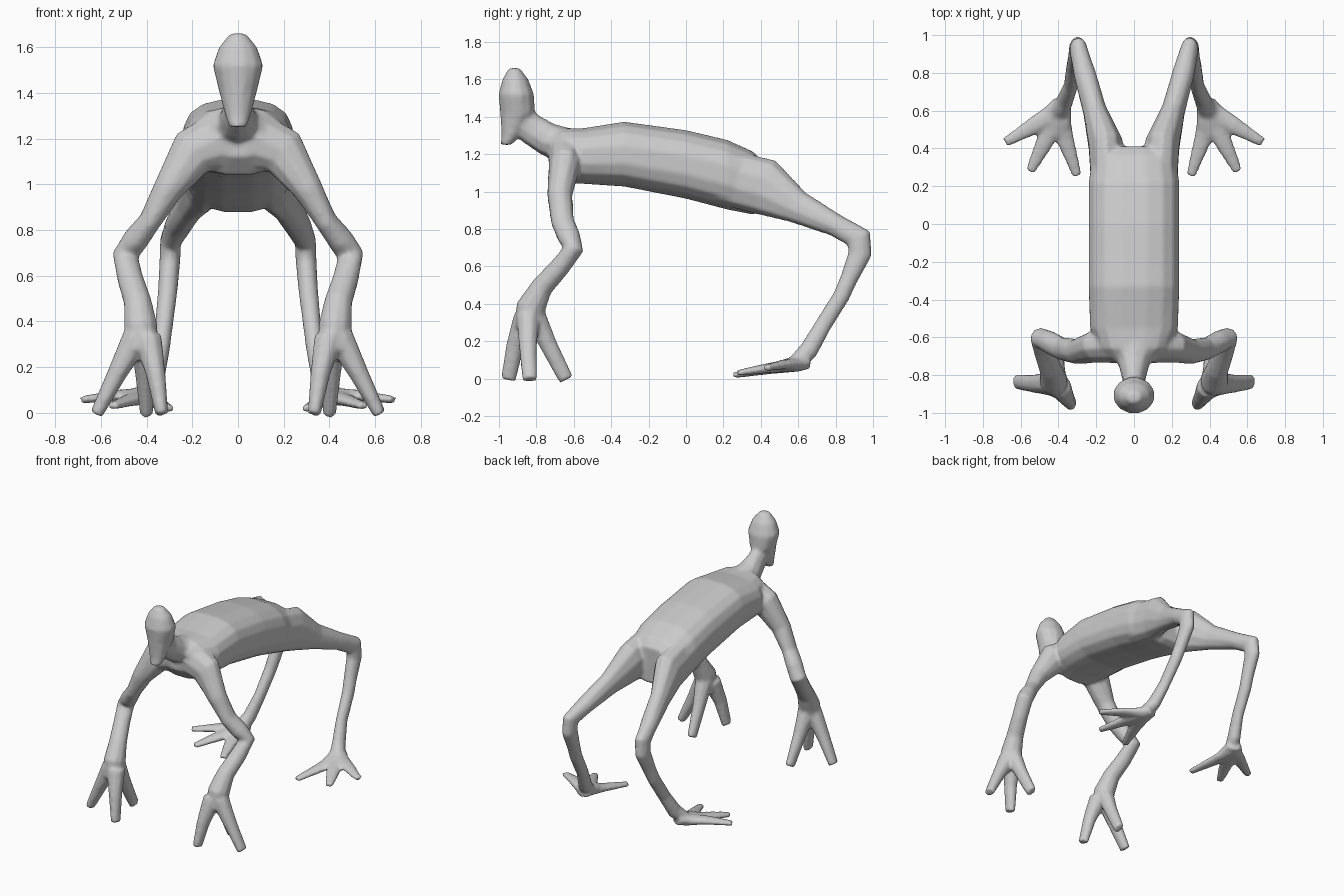
import bpy, bmesh, math
from mathutils import Vector

cube = bpy.data.objects.get("Cube")
if cube:
    bpy.data.objects.remove(cube, do_unlink=True)

X, Z = Vector((1, 0, 0)), Vector((0, 0, 1))
bm = bmesh.new()


def spow(v, e):
    return math.copysign(abs(v) ** e, v)


def loft(sections, hint=X, mirror=1, sides=10, power=2.0, axis=None):
    """Tube through (x, y, z, half size along hint, half size across)."""
    pts = [Vector((s[0] * mirror, s[1], s[2])) for s in sections]
    rings = []
    for i, s in enumerate(sections):
        before, after = pts[max(i - 1, 0)], pts[min(i + 1, len(pts) - 1)]
        if axis:
            t = axis
        elif before == pts[i] or after == pts[i]:
            t = (after - before).normalized()
        else:
            t = ((pts[i] - before).normalized() + (after - pts[i]).normalized()).normalized()
        u = (hint - t * hint.dot(t)).normalized()
        v = t.cross(u)
        ring = []
        for k in range(sides):
            a = math.tau * (k + 0.5) / sides
            ring.append(bm.verts.new(pts[i] + u * s[3] * spow(math.cos(a), 2 / power)
                                     + v * s[4] * spow(math.sin(a), 2 / power)))
        rings.append(ring)
    for r0, r1 in zip(rings, rings[1:]):
        for k in range(sides):
            n = (k + 1) % sides
            bm.faces.new((r0[k], r0[n], r1[n], r1[k]))
    bm.faces.new(rings[0][::-1])
    bm.faces.new(rings[-1])


# Torso: long flattened barrel, arched over the back
loft([(0, -.73, 1.21, .11, .09), (0, -.66, 1.19, .19, .15), (0, -.55, 1.19, .235, .15),
      (0, -.33, 1.2, .243, .175), (0, 0, 1.145, .243, .185), (0, .22, 1.09, .243, .188),
      (0, .36, 1.045, .22, .17), (0, .41, 1.03, .17, .13)],
     sides=16, power=2.6, axis=Vector((0, 1, 0)))

# Neck
loft([(0, -.91, 1.4, .06, .08), (0, -.82, 1.33, .062, .085), (0, -.74, 1.28, .085, .09),
      (0, -.6, 1.23, .16, .1)])

# Head: egg with a narrow chin
loft([(0, -.962, 1.25, .038, .03), (0, -.935, 1.3, .056, .052), (0, -.9, 1.42, .088, .095),
      (0, -.908, 1.52, .113, .097), (0, -.912, 1.6, .085, .07), (0, -.918, 1.66, .035, .03)],
     sides=12, axis=Z)

for side in (1, -1):
    # Arm: shoulder, bent elbow, wrist
    loft([(.06, -.64, 1.2, .13, .1), (.2, -.65, 1.14, .11, .085), (.305, -.675, .98, .068, .068),
          (.385, -.66, .84, .05, .063), (.45, -.625, .755, .058, .062), (.493, -.602, .69, .06, .055),
          (.472, -.68, .59, .058, .055), (.44, -.77, .49, .062, .06), (.425, -.83, .38, .075, .08),
          (.42, -.845, .27, .07, .075)], mirror=side)

    # Fingers: front, outer, back
    for base, mid, tip in (((.395, -.86, .33), (.36, -.915, .17), (.333, -.95, -.006)),
                           ((.445, -.845, .33), (.53, -.845, .17), (.62, -.835, -.006)),
                           ((.42, -.82, .36), (.41, -.74, .19), (.4, -.64, -.006))):
        loft([(*base, .065, .065), (*mid, .045, .05), (*tip, .03, .042)], mirror=side, sides=8)

    # Thigh, knee and shin
    loft([(.14, .2, 1.08, .09, .15), (.15, .42, 1.025, .095, .155), (.208, .6, .915, .064, .09),
          (.262, .8, .82, .06, .062), (.295, .925, .75, .048, .072), (.298, .93, .665, .047, .064),
          (.308, .87, .53, .044, .048), (.318, .83, .44, .042, .046), (.335, .73, .28, .038, .046),
          (.365, .655, .15, .045, .052), (.395, .59, .085, .055, .045)], mirror=side)

    # Flat palm of the foot and its toes: outer, middle, inner
    loft([(.375, .65, .09, .045, .05), (.42, .55, .075, .035, .095), (.44, .47, .06, .024, .085)],
         hint=Z, mirror=side)
    for mid, tip in (((.53, .52, .075), (.682, .432, .058)),
                     ((.475, .43, .055), (.55, .278, .03)),
                     ((.365, .45, .05), (.3, .255, .018))):
        loft([(.4, .6, .075, .04, .06), (*mid, .027, .05), (*tip, .017, .027)],
             hint=Z, mirror=side, sides=8)

bmesh.ops.recalc_face_normals(bm, faces=bm.faces)
mesh = bpy.data.meshes.new("creature_skin")
bm.to_mesh(mesh)
bm.free()
creature = bpy.data.objects.new("creature_skin", mesh)
bpy.context.collection.objects.link(creature)

# One plain grey
grey = bpy.data.materials.new("skin_grey")
grey.use_nodes = True
colour = (.6, .6, .6, 1)
grey.diffuse_color = colour
grey.node_tree.nodes["Principled BSDF"].inputs["Base Color"].default_value = colour
mesh.materials.append(grey)

# Fuse the limbs into one skin and soften the joins
fuse = creature.modifiers.new("fuse", 'REMESH')
fuse.mode = 'VOXEL'
fuse.voxel_size = .011
fuse.use_smooth_shade = True
soften = creature.modifiers.new("soften", 'SMOOTH')
soften.factor = .5
soften.iterations = 6
